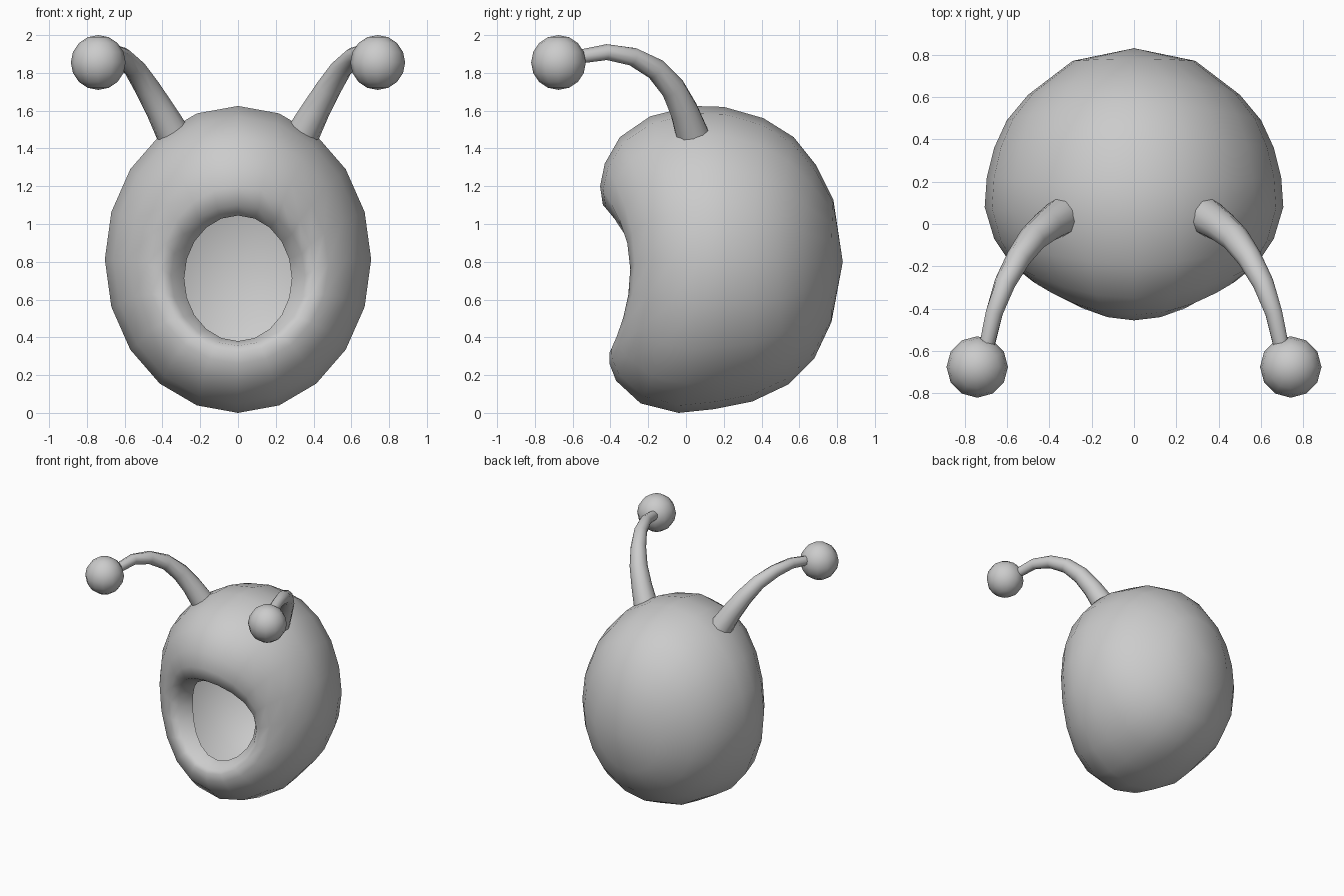
import bpy, bmesh
from math import sin, cos, pi
from mathutils import Vector

if "Cube" in bpy.data.objects:
    bpy.data.objects.remove(bpy.data.objects["Cube"])

SEG = 20


def make_object(name, bm):
    bmesh.ops.recalc_face_normals(bm, faces=bm.faces)
    for f in bm.faces:
        f.smooth = True
    mesh = bpy.data.meshes.new(name)
    bm.to_mesh(mesh)
    bm.free()
    obj = bpy.data.objects.new(name, mesh)
    bpy.context.collection.objects.link(obj)
    return obj


def bridge(bm, rings):
    for a, b in zip(rings, rings[1:]):
        n = len(a)
        for i in range(n):
            j = (i + 1) % n
            bm.faces.new((a[i], a[j], b[j], b[i]))


# Hollow hood: rings from back to face opening
# each ring: top y, top z, bottom y, bottom z, side x, side y
RINGS = [
    (.78, 1.13, .77, .48, .29, .77),
    (.69, 1.31, .68, .29, .50, .61),
    (.57, 1.46, .54, .15, .60, .49),
    (.41, 1.56, .35, .06, .66, .36),
    (.20, 1.62, .15, .02, .695, .22),
    (.03, 1.625, -.04, 0, .705, .08),
    (-.19, 1.57, -.24, .05, .66, -.07),
    (-.35, 1.46, -.37, .17, .58, -.19),
    (-.43, 1.32, -.405, .26, .48, -.27),
    (-.455, 1.20, -.405, .32, .405, -.295),
    (-.44, 1.10, -.385, .355, .355, -.265),
    (-.34, 1.045, -.27, .38, .285, -.18),
]
bm = bmesh.new()
rings = []
for ty, tz, by, bz, sx, sy in RINGS:
    ring = []
    for i in range(SEG):
        a = 2 * pi * i / SEG
        c = cos(a)
        y = sy + ((ty if c > 0 else by) - sy) * c * c
        ring.append(bm.verts.new((sx * sin(a), y, (tz + bz) / 2 + (tz - bz) / 2 * c)))
    rings.append(ring)
bridge(bm, rings)
pole = bm.verts.new((0, .83, .80))
for i in range(SEG):
    bm.faces.new((rings[0][i], pole, rings[0][(i + 1) % SEG]))
make_object("hood", bm)

# Antenna path: x, y, z, radius
PATH = [
    (.34, .035, 1.47, .09), (.41, -.01, 1.60, .077), (.48, -.07, 1.72, .067),
    (.545, -.16, 1.82, .058), (.61, -.28, 1.885, .05), (.66, -.42, 1.91, .042),
    (.70, -.60, 1.88, .036),
]

for side, label in ((-1, "left"), (1, "right")):
    # Tapered curved stalk
    pts = [Vector((side * x, y, z)) for x, y, z, r in PATH]
    bm = bmesh.new()
    tube = []
    for k, p in enumerate(pts):
        t = (pts[min(k + 1, len(pts) - 1)] - pts[max(k - 1, 0)]).normalized()
        u = t.cross(Vector((side, -.6, 0)).cross(Vector((0, 0, 1)))).normalized()
        v = t.cross(u)
        r = PATH[k][3]
        tube.append([bm.verts.new(p + r * (u * cos(pi * i / 5) + v * sin(pi * i / 5)))
                     for i in range(10)])
    bridge(bm, tube)
    make_object(label + "_antenna_stalk", bm)

    # Ball at the tip
    bm = bmesh.new()
    bmesh.ops.create_uvsphere(bm, u_segments=12, v_segments=8, radius=.145)
    ball = make_object(label + "_antenna_ball", bm)
    ball.location = (side * .74, -.675, 1.855)
